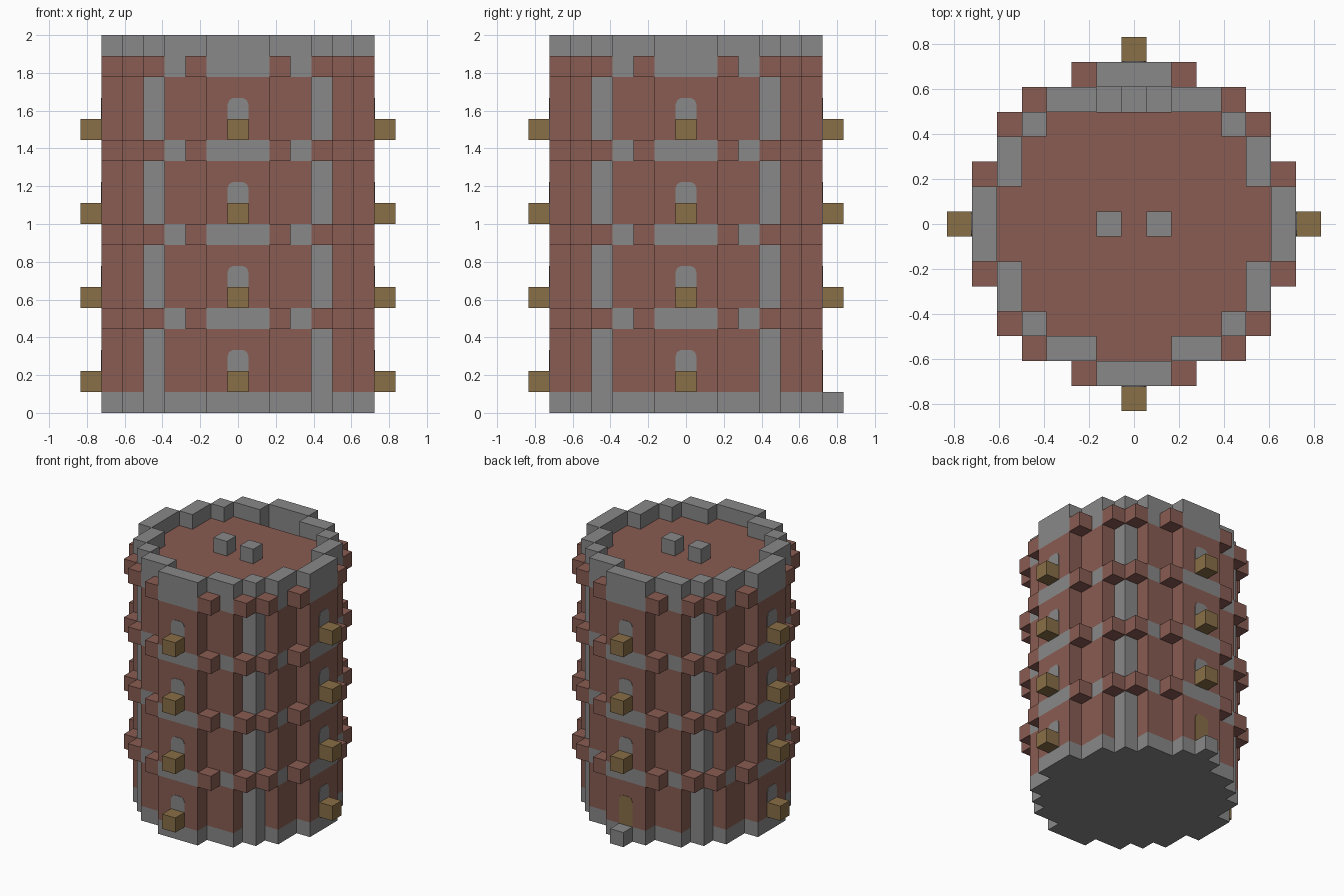
import bpy, bmesh, math
from mathutils import Matrix, Vector

cube = bpy.data.objects.get("Cube")
if cube:
    bpy.data.objects.remove(cube, do_unlink=True)

U = 1 / 9  # size of one block


def material(name, rgb):
    m = bpy.data.materials.new(name)
    m.use_nodes = True
    m.diffuse_color = (*rgb, 1)
    m.node_tree.nodes["Principled BSDF"].inputs["Base Color"].default_value = (*rgb, 1)
    return m


STONE = material("grey stone", (0.246, 0.246, 0.246))
BRICK = material("red brick", (0.246, 0.107, 0.084))
WOOD = material("golden wood", (0.246, 0.156, 0.061))


def finish(name, bm, *mats):
    """Scale block units to metres and link the object."""
    bmesh.ops.recalc_face_normals(bm, faces=bm.faces)
    bm.transform(Matrix.Scale(U, 4))
    me = bpy.data.meshes.new(name)
    bm.to_mesh(me)
    bm.free()
    for m in mats:
        me.materials.append(m)
    ob = bpy.data.objects.new(name, me)
    bpy.context.collection.objects.link(ob)
    return ob


def box(bm, centre, size=(1, 1, 1)):
    mat = Matrix.Translation(centre) @ Matrix.Diagonal((*size, 1))
    bmesh.ops.create_cube(bm, size=1, matrix=mat)


def extrude(bm, points, direction):
    face = bm.faces.new([bm.verts.new(p) for p in points])
    out = bmesh.ops.extrude_face_region(bm, geom=[face])["geom"]
    bmesh.ops.translate(bm, verts=[v for v in out if isinstance(v, bmesh.types.BMVert)],
                        vec=direction)


def mirrored(x, y):
    return sorted({(sx * x, sy * y) for sx in (1, -1) for sy in (1, -1)})


# Tower body: stepped round plan, lofted through base, storeys and stone bands
quarter = [(6.5, 1.5), (5.5, 1.5), (5.5, 3.5), (4.5, 3.5), (4.5, 4.5),
           (3.5, 4.5), (3.5, 5.5), (1.5, 5.5), (1.5, 6.5)]
plan = (quarter + [(-x, y) for x, y in reversed(quarter)]
        + [(-x, -y) for x, y in quarter] + [(x, -y) for x, y in reversed(quarter)])
levels = [0] + [z for k in range(4) for z in (4 * k + 1, 4 * k + 4)] + [17]
bm = bmesh.new()
rings = [[bm.verts.new((x, y, z)) for x, y in plan] for z in levels]
bm.faces.new(rings[0])
roof = bm.faces.new(rings[-1])
roof.material_index = 1
n = len(plan)
for course, (low, high) in enumerate(zip(rings, rings[1:])):
    for i in range(n):
        j = (i + 1) % n
        f = bm.faces.new((low[i], low[j], high[j], high[i]))
        c = f.calc_center_median()
        pier = min(abs(c.x), abs(c.y)) > 3.9  # diagonal stone piers
        f.material_index = 1 if course % 2 and not pier else 0
body = finish("tower_body", bm, STONE, BRICK)

# Stairwell sunk into the roof beside the back parapet
bm = bmesh.new()
steps = [(-1.5, 17.5), (1.5, 17.5), (1.5, 14), (0.5, 14),
         (0.5, 15), (-0.5, 15), (-0.5, 16), (-1.5, 16)]
extrude(bm, [(x, 4.5, z) for x, z in steps], (0, 1, 0))
cutter = finish("stairwell_cutter", bm, STONE, BRICK)
cutter.hide_render = True
cutter.hide_viewport = True
cut = body.modifiers.new("stairwell", "BOOLEAN")
cut.operation = "DIFFERENCE"
cut.solver = "EXACT"
cut.object = cutter

# Parapet around the roof
bm = bmesh.new()
for x, y, w, d in ((0, 6, 3, 1), (2.5, 5, 2, 1), (4, 4, 1, 1), (5, 2.5, 1, 2), (6, 0, 1, 3)):
    for px, py in mirrored(x, y):
        box(bm, (px, py, 17.5), (w, d, 1))
finish("parapet", bm, STONE)

# Two stone blocks on the roof
bm = bmesh.new()
for x in (-1, 1):
    box(bm, (x, 0, 17.5))
finish("roof_blocks", bm, STONE)

# Brick corbels around each stone band
for level in range(4):
    bm = bmesh.new()
    for x, y in ((2, 6), (4, 5), (5, 4), (6, 2)):
        for px, py in mirrored(x, y):
            box(bm, (px, py, 4 * level + 4.5))
    finish(f"corbels_{level + 1}", bm, BRICK)

# Arched windows with wooden boxes; the back ground floor has a door instead
arch = [(-0.5, 0), (0.5, 0), (0.5, 1.7), (0.42, 1.9), (0.25, 2),
        (-0.25, 2), (-0.42, 1.9), (-0.5, 1.7)]
for side, name in enumerate(("front", "left", "back", "right")):
    turn = Matrix.Rotation(side * math.pi / 2, 4, "Z")
    for level in range(4):
        z = 4 * level + 1
        is_door = name == "back" and level == 0
        bm = bmesh.new()
        extrude(bm, [(x, -6.47, z + h) for x, h in arch], (0, -0.06, 0))
        bm.transform(turn)
        if is_door:
            finish("door", bm, WOOD)
            continue
        finish(f"{name}_window_{level + 1}", bm, STONE)
        bm = bmesh.new()
        box(bm, turn @ Vector((0, -7, z + 0.5)))
        finish(f"{name}_window_box_{level + 1}", bm, WOOD)

# Doorstep
bm = bmesh.new()
box(bm, (0, 7, 0.5))
finish("doorstep", bm, STONE)
